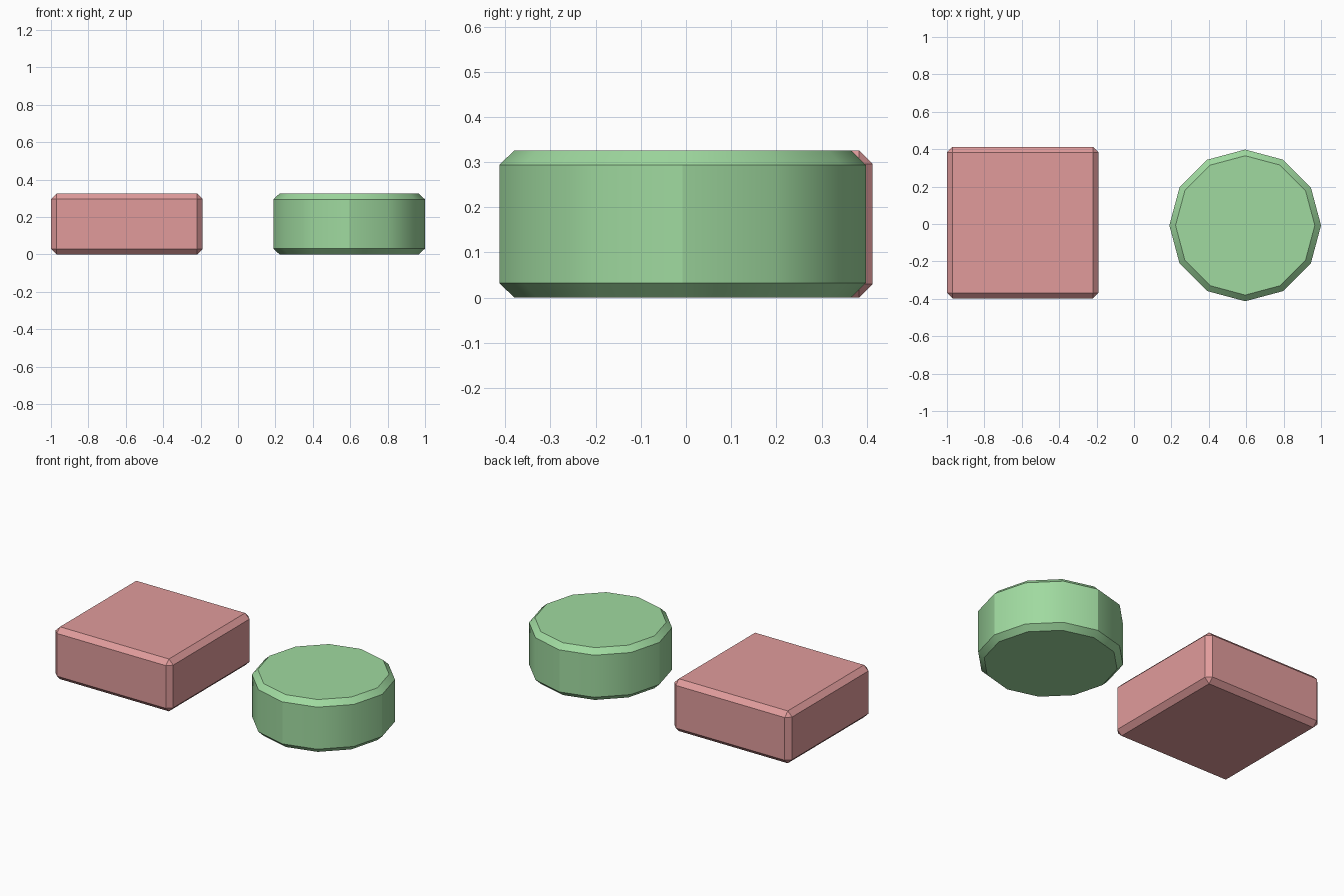
import bpy
from math import radians

if "Cube" in bpy.data.objects:
    bpy.data.objects.remove(bpy.data.objects["Cube"])

SIZE = 0.811      # width of both parts
HEIGHT = 0.326
OFFSET_X = 0.5945
OFFSET_Y = 0.0075


def finish(name, color, bevel):
    """Name, colour, chamfer and shade the active object."""
    obj = bpy.context.object
    obj.name = name
    mat = bpy.data.materials.new(name + "_colour")
    mat.diffuse_color = color
    mat.use_nodes = True
    mat.node_tree.nodes["Principled BSDF"].inputs["Base Color"].default_value = mat.diffuse_color
    obj.data.materials.append(mat)
    mod = obj.modifiers.new("Chamfer", 'BEVEL')
    mod.width = bevel
    mod.segments = 1
    mod.limit_method = 'ANGLE'
    mod.angle_limit = radians(40)
    bpy.ops.object.modifier_apply(modifier=mod.name)
    bpy.ops.object.shade_smooth_by_angle(angle=radians(30))
    return obj


# Square block with all edges chamfered
bpy.ops.mesh.primitive_cube_add(size=1, location=(-OFFSET_X, OFFSET_Y, HEIGHT / 2))
bpy.context.object.scale = (SIZE, SIZE, HEIGHT)
bpy.ops.object.transform_apply(location=False, rotation=False, scale=True)
finish("square_block", (0.75, 0.33, 0.33, 1), 0.03)

# Twelve-sided disc with chamfered rims
bpy.ops.mesh.primitive_cylinder_add(vertices=12, radius=SIZE / 2, depth=HEIGHT,
                                    location=(OFFSET_X, -OFFSET_Y, HEIGHT / 2))
finish("round_block", (0.35, 0.7, 0.35, 1), 0.032)
